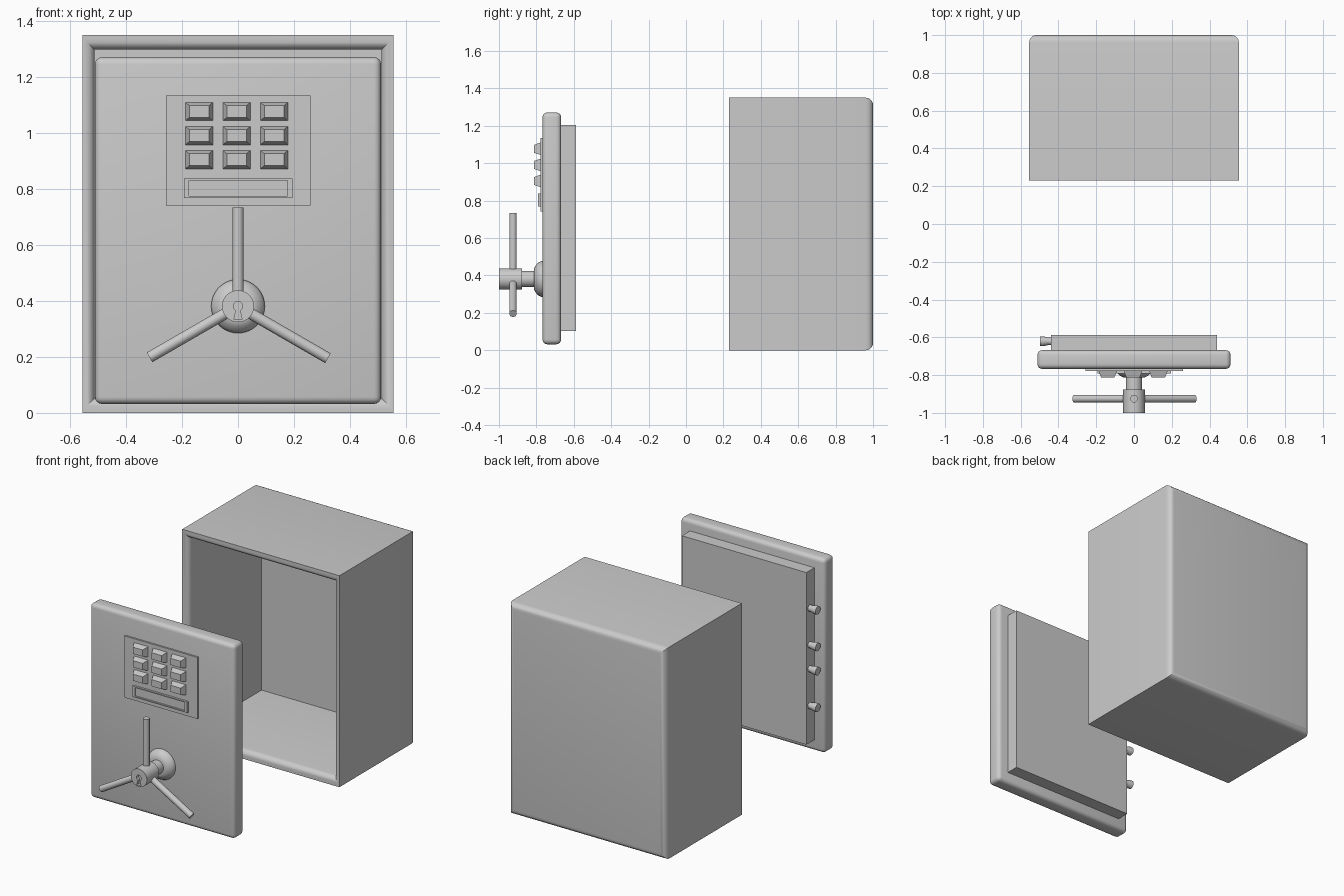
import bpy, bmesh
from math import sin, cos, pi, radians
from mathutils import Vector, Matrix

if "Cube" in bpy.data.objects:
    bpy.data.objects.remove(bpy.data.objects["Cube"])


def finish(name, bm, smooth=True):
    bmesh.ops.recalc_face_normals(bm, faces=bm.faces)
    me = bpy.data.meshes.new(name)
    bm.to_mesh(me)
    bm.free()
    ob = bpy.data.objects.new(name, me)
    bpy.context.collection.objects.link(ob)
    if smooth:
        bpy.ops.object.select_all(action='DESELECT')
        ob.select_set(True)
        bpy.context.view_layer.objects.active = ob
        bpy.ops.object.shade_smooth_by_angle(angle=radians(35))
    return ob


def box_bm(x, y, z):
    """Box mesh from (low, high) ranges on each axis."""
    bm = bmesh.new()
    size = Vector((x[1] - x[0], y[1] - y[0], z[1] - z[0]))
    mid = Vector((sum(x) / 2, sum(y) / 2, sum(z) / 2))
    bmesh.ops.create_cube(bm, size=1, matrix=Matrix.Translation(mid) @ Matrix.Diagonal((*size, 1)))
    return bm


def hollow_front(bm, mx, mz, depth):
    """Inset the front face by mx, mz and push it back by depth."""
    front = min(bm.faces, key=lambda f: f.calc_center_median().y)
    c = front.calc_center_median()
    bmesh.ops.inset_region(bm, faces=[front], thickness=min(mx, mz) * 0.5)
    outer_x = max(abs(v.co.x - c.x) for v in bm.verts)
    outer_z = max(abs(v.co.z - c.z) for v in bm.verts)
    for v in front.verts:
        v.co.x = c.x + (outer_x - mx) * (1 if v.co.x > c.x else -1)
        v.co.z = c.z + (outer_z - mz) * (1 if v.co.z > c.z else -1)
    r = bmesh.ops.extrude_face_region(bm, geom=[front])
    for v in r['geom']:
        if isinstance(v, bmesh.types.BMVert):
            v.co.y += depth
    if front.is_valid:
        bm.faces.remove(front)


def lathe(name, origin, axis, profile, sides=32):
    """Closed turned solid; profile is (radius, distance along axis)."""
    bm = bmesh.new()
    rot = Vector(axis).to_track_quat('Z', 'Y')
    rings = []
    for r, d in profile:
        rings.append([bm.verts.new(Vector(origin) + rot @ Vector(
            (r * cos(2 * pi * i / sides), r * sin(2 * pi * i / sides), d))) for i in range(sides)])
    for a, b in zip(rings, rings[1:]):
        for i in range(sides):
            j = (i + 1) % sides
            bm.faces.new((a[i], a[j], b[j], b[i]))
    bm.faces.new(rings[0])
    bm.faces.new(rings[-1])
    return finish(name, bm)


# Hollow cabinet with rounded outer edges
bm = box_bm((-.555, .555), (.23, 1.0), (0, 1.35))
outer = [e.verts[:] for e in bm.edges]
hollow_front(bm, .0425, .052, .74)
edges = [e for e in bm.edges if any(set(e.verts) == set(p) for p in outer)]
bmesh.ops.bevel(bm, geom=edges, offset=.038, segments=5, profile=.5, affect='EDGES')
finish("cabinet", bm)

# Door slab and its inner plate
bm = box_bm((-.511, .511), (-.767, -.668), (.032, 1.271))
bmesh.ops.bevel(bm, geom=bm.edges[:], offset=.025, segments=4, profile=.5, affect='EDGES')
finish("door", bm)
finish("door_inner_plate", box_bm((-.439, .439), (-.67, -.587), (.104, 1.203)), False)

# Locking bolts on the left edge of the plate
for i, dz in enumerate((-.311, -.077, .077, .311)):
    lathe(f"bolt_{i + 1}", (-.435, -.621, .653 + dz), (-1, 0, 0),
          [(.02, 0), (.02, .02), (.026, .043), (.026, .062)], 20)

# Keypad panel, tapered keys and recessed display
finish("keypad_panel", box_bm((-.257, .259), (-.778, -.76), (.741, 1.134)), False)
for row in range(3):
    for col in range(3):
        x, z = -.139 + .134 * col, 1.077 - .086 * row
        bm = box_bm((x - .05, x + .05), (-.813, -.775), (z - .034, z + .034))
        for v in bm.verts:
            if v.co.y < -.8:
                v.co.x = x + (v.co.x - x) * .7
                v.co.z = z + (v.co.z - z) * .62
        finish(f"key_{row * 3 + col + 1}", bm, False)
bm = box_bm((-.193, .195), (-.791, -.775), (.768, .837))
hollow_front(bm, .018, .007, .009)
finish("display_frame", bm, False)

# Handle: flange, shaft and hub
HZ = .381
lathe("handle_flange", (0, -.76, HZ), (0, -1, 0),
      [(.096, 0), (.096, .014), (.088, .03), (.07, .046), (.055, .053)], 40)
lathe("handle_shaft", (0, -.8, HZ), (0, -1, 0), [(.043, 0), (.043, .09)])
hub = lathe("handle_hub", (0, -.877, HZ), (0, -1, 0), [(.057, 0), (.057, .123)], 40)

# Three spokes
for i, (ang, length) in enumerate(((90, .353), (210, .365), (330, .371))):
    a = radians(ang)
    lathe(f"handle_spoke_{i + 1}", (0, -.925, HZ), (cos(a), 0, sin(a)),
          [(.02, .03), (.02, length)], 20)

# Keyhole cut into the hub
bm = bmesh.new()
pts = [(.017 * cos(radians(t)), .017 * sin(radians(t))) for t in range(-65, 246, 31)]
pts += [(-.015, -.048), (.015, -.048)]
face = bm.faces.new([bm.verts.new((x, -1.02, HZ + z)) for x, z in pts])
r = bmesh.ops.extrude_face_region(bm, geom=[face])
for v in r['geom']:
    if isinstance(v, bmesh.types.BMVert):
        v.co.y += .04
if not any(f.calc_center_median().y < -1.01 for f in bm.faces if len(f.verts) > 4):
    bmesh.ops.holes_fill(bm, edges=bm.edges[:])
cutter = finish("keyhole_cutter", bm, False)
cutter.hide_render = True
cutter.hide_set(True)
mod = hub.modifiers.new("keyhole", 'BOOLEAN')
mod.operation = 'DIFFERENCE'
mod.solver = 'EXACT'
mod.object = cutter
